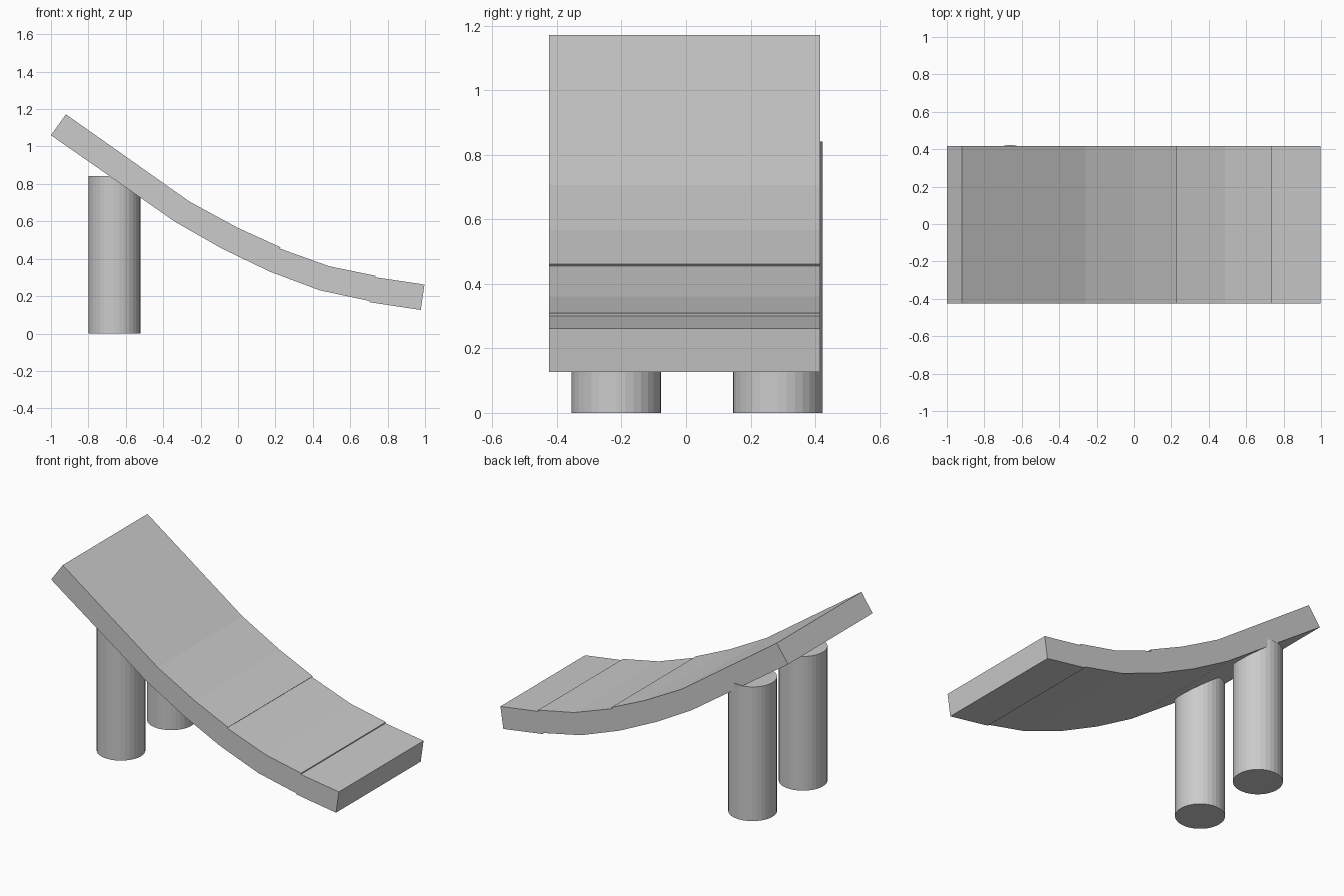
import bpy, bmesh

if "Cube" in bpy.data.objects:
    bpy.data.objects.remove(bpy.data.objects["Cube"])


def make_object(name, bm):
    bmesh.ops.recalc_face_normals(bm, faces=bm.faces)
    mesh = bpy.data.meshes.new(name)
    bm.to_mesh(mesh)
    bm.free()
    obj = bpy.data.objects.new(name, mesh)
    bpy.context.collection.objects.link(obj)
    return obj


# Curved slide board: side profile (x, z) extruded across the width
top = [(-0.92, 1.172), (-0.26, 0.706), (-0.005, 0.567), (0.228, 0.461), (0.222, 0.455),
       (0.487, 0.36), (0.735, 0.309), (0.733, 0.301), (0.997, 0.262)]
bottom = [(0.977, 0.126), (0.705, 0.167), (0.702, 0.174), (0.437, 0.231),
          (0.17, 0.331), (-0.087, 0.455), (-0.333, 0.595), (-1.0, 1.06)]
Y_FRONT, Y_BACK = -0.424, 0.416
bm = bmesh.new()
face = bm.faces.new([bm.verts.new((x, Y_FRONT, z)) for x, z in top + bottom])
new = bmesh.ops.extrude_face_region(bm, geom=[face])["geom"]
bmesh.ops.translate(bm, vec=(0, Y_BACK - Y_FRONT, 0),
                    verts=[v for v in new if isinstance(v, bmesh.types.BMVert)])
if not face.is_valid or len([f for f in bm.faces if len(f.verts) > 4]) < 2:
    bm.faces.new([v for v in bm.verts if v.co.y < 0])
make_object("slide_board", bm)

# Two round support posts, sunk into the upper board
HEIGHT = 0.842
for name, y in (("front_post", -0.216), ("back_post", 0.284)):
    bm = bmesh.new()
    bmesh.ops.create_cone(bm, cap_ends=True, segments=32,
                          radius1=0.139, radius2=0.139, depth=HEIGHT)
    post = make_object(name, bm)
    post.location = (-0.661, y, HEIGHT / 2)
